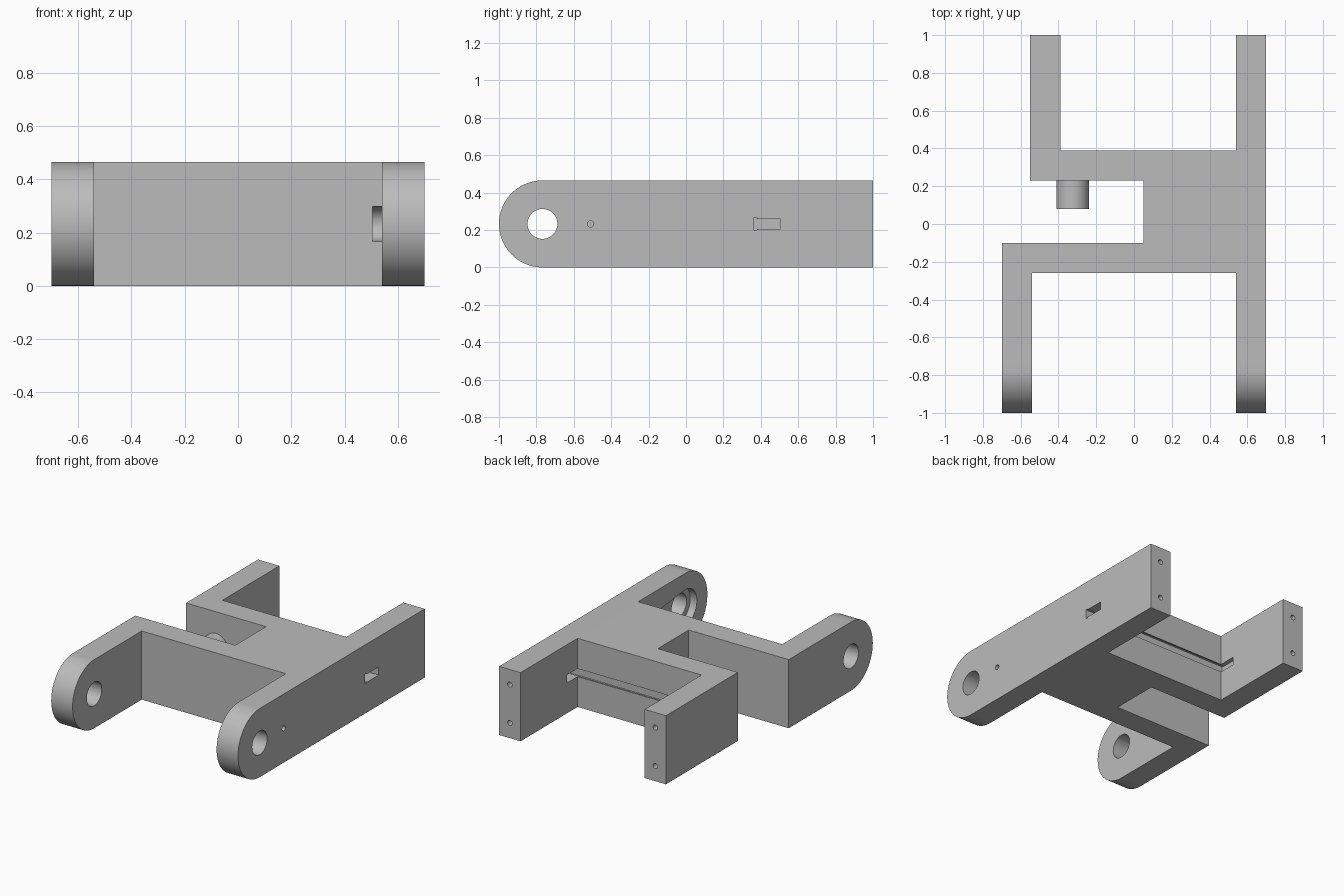
import bpy
import bmesh
import math

cube = bpy.data.objects.get("Cube")
if cube:
    bpy.data.objects.remove(cube, do_unlink=True)

HEIGHT = 0.465
MID = HEIGHT / 2
PIVOT_Y = -1 + MID

grey = bpy.data.materials.new("plain grey")
grey.use_nodes = True
colour = (0.5, 0.5, 0.5, 1)
grey.diffuse_color = colour
grey.node_tree.nodes["Principled BSDF"].inputs["Base Color"].default_value = colour


def prism(name, points, axis, low, high):
    """Extrude a flat outline along one axis."""
    place = {"X": lambda p, q, a: (a, p, q),
             "Y": lambda p, q, a: (p, a, q),
             "Z": lambda p, q, a: (p, q, a)}[axis]
    bm = bmesh.new()
    ends = [[bm.verts.new(place(p, q, a)) for p, q in points] for a in (low, high)]
    for ring in ends:
        bm.faces.new(ring)
    for i in range(len(points)):
        j = (i + 1) % len(points)
        bm.faces.new((ends[0][i], ends[0][j], ends[1][j], ends[1][i]))
    bmesh.ops.recalc_face_normals(bm, faces=bm.faces)
    mesh = bpy.data.meshes.new(name)
    bm.to_mesh(mesh)
    bm.free()
    mesh.materials.append(grey)
    obj = bpy.data.objects.new(name, mesh)
    bpy.context.collection.objects.link(obj)
    return obj


def arc(p, q, radius, start=0.0, end=2 * math.pi, steps=48):
    closed = end - start > 6.28
    count = steps if closed else steps + 1
    return [(p + radius * math.cos(start + (end - start) * i / steps),
             q + radius * math.sin(start + (end - start) * i / steps))
            for i in range(count)]


def activate(obj):
    bpy.ops.object.select_all(action="DESELECT")
    obj.select_set(True)
    bpy.context.view_layer.objects.active = obj


def carve(target, cutter, operation="DIFFERENCE"):
    """Apply one boolean and discard the cutter."""
    cutter.hide_render = True
    mod = target.modifiers.new("cut", "BOOLEAN")
    mod.operation = operation
    mod.solver = "EXACT"
    mod.object = cutter
    activate(target)
    bpy.ops.object.modifier_apply(modifier=mod.name)
    bpy.data.objects.remove(cutter, do_unlink=True)


# Bracket plan, trimmed by the side profile with its round front end
plan = [(0.70, -1.1), (0.70, 1), (0.54, 1), (0.54, 0.39), (-0.39, 0.39),
        (-0.39, 1), (-0.55, 1), (-0.55, 0.23), (0.05, 0.23), (0.05, -0.10),
        (-0.70, -0.10), (-0.70, -1.1), (-0.54, -1.1), (-0.54, -0.26),
        (0.54, -0.26), (0.54, -1.1)]
bracket = prism("bracket", plan, "Z", -0.1, HEIGHT + 0.1)
side = arc(PIVOT_Y, MID, MID, math.pi / 2, 1.5 * math.pi) + [(1.2, 0), (1.2, HEIGHT)]
carve(bracket, prism("side_profile", side, "X", -1, 1), "INTERSECT")

# Pivot holes through both front arms
carve(bracket, prism("pivot_hole", arc(PIVOT_Y, MID, 0.08), "X", -1, 1))

# Horn pocket on the inner face of the long arm, and its pin hole
hub, tip, tip_y = 0.12, 0.063, -0.24
t = math.acos((hub - tip) / (tip_y - PIVOT_Y))
horn = arc(PIVOT_Y, MID, hub, t, 2 * math.pi - t) + arc(tip_y, MID, tip, -t, t, 24)
carve(bracket, prism("horn_pocket", horn, "X", 0.505, 0.59))
carve(bracket, prism("pin_hole", arc(-0.51, MID, 0.017, steps=24), "X", 0.56, 0.8))

# T-slot along the rear wall, passing out through the long arm
head, neck = 0.033, 0.027
slot = [(0.362, MID - head), (0.38, MID - head), (0.38, MID - neck),
        (0.505, MID - neck), (0.505, MID + neck), (0.38, MID + neck),
        (0.38, MID + head), (0.362, MID + head)]
carve(bracket, prism("rear_slot", slot, "X", -0.42, 0.8))

# Screw holes in the rear ends
for x in (-0.47, 0.62):
    for z in (MID - 0.13, MID + 0.13):
        carve(bracket, prism("screw_hole", arc(x, z, 0.017, steps=24), "Y", 0.8, 1.1))

# Round boss inside the side notch
boss = prism("notch_boss", arc(-0.325, MID, 0.086), "Y", 0.08, 0.24)

for obj in (bracket, boss):
    activate(obj)
    bpy.ops.object.shade_smooth_by_angle(angle=math.radians(30))
